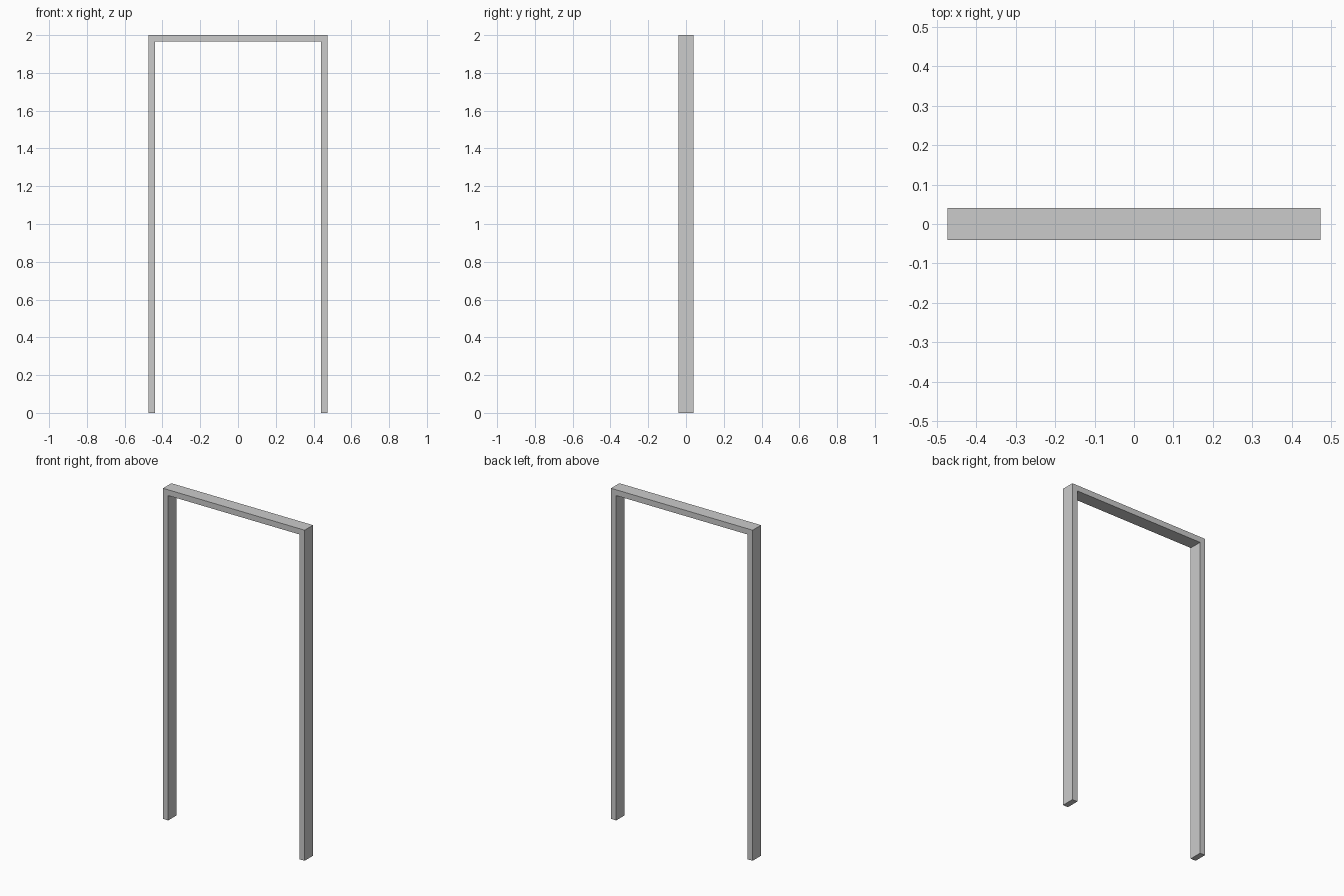
import bpy, bmesh

if "Cube" in bpy.data.objects:
    bpy.data.objects.remove(bpy.data.objects["Cube"])

HALF_W, HALF_D, HEIGHT, T = 0.474, 0.04, 2.0, 0.035

# Door frame: U-shaped front profile extruded through the wall depth
right = [(HALF_W, HEIGHT), (HALF_W, 0), (HALF_W - T, 0), (HALF_W - T, HEIGHT - T)]
profile = right + [(-x, z) for x, z in reversed(right)]

bm = bmesh.new()
face = bm.faces.new([bm.verts.new((x, -HALF_D, z)) for x, z in profile])
ext = bmesh.ops.extrude_face_region(bm, geom=[face])
moved = [g for g in ext["geom"] if isinstance(g, bmesh.types.BMVert)]
bmesh.ops.translate(bm, verts=moved, vec=(0, 2 * HALF_D, 0))
bmesh.ops.recalc_face_normals(bm, faces=bm.faces)

mesh = bpy.data.meshes.new("door_frame")
bm.to_mesh(mesh)
bm.free()
frame = bpy.data.objects.new("door_frame", mesh)
bpy.context.collection.objects.link(frame)
